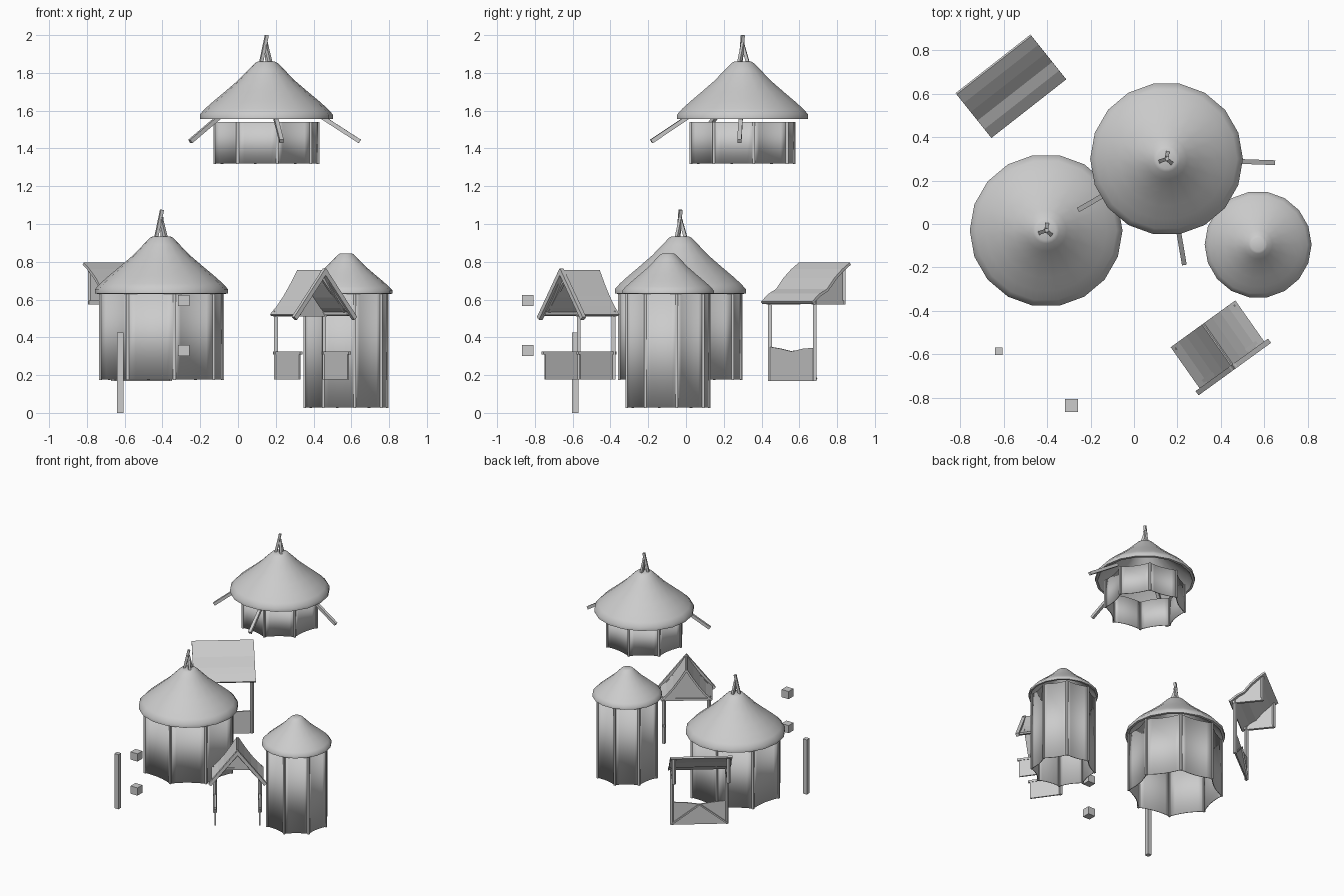
import bpy, math
from mathutils import Vector

if "Cube" in bpy.data.objects:
    bpy.data.objects.remove(bpy.data.objects["Cube"])

def mesh(name, verts, faces, smooth=None, thick=0):
    me = bpy.data.meshes.new(name)
    me.from_pydata([tuple(v) for v in verts], [], faces)
    me.update()
    ob = bpy.data.objects.new(name, me)
    bpy.context.collection.objects.link(ob)
    if thick:
        mod = ob.modifiers.new("thickness", 'SOLIDIFY')
        mod.thickness = thick
        mod.offset = 0
    if smooth:
        bpy.ops.object.select_all(action='DESELECT')
        bpy.context.view_layer.objects.active = ob
        ob.select_set(True)
        bpy.ops.object.shade_smooth_by_angle(angle=math.radians(smooth))
    return ob

def beam(name, a, b, w=0.02):
    # square bar from a to b
    a, b = Vector(a), Vector(b)
    d = (b - a).normalized()
    ref = Vector((0, 0, 1)) if abs(d.z) < 0.999 else Vector((0, 1, 0))
    s = d.cross(ref).normalized() * w / 2
    t = s.cross(d).normalized() * w / 2
    v = [p + i * s + j * t for p in (a, b) for i, j in ((-1, -1), (1, -1), (1, 1), (-1, 1))]
    f = [(0, 1, 2, 3), (7, 6, 5, 4)] + [(i, i + 4, (i + 1) % 4 + 4, (i + 1) % 4) for i in range(4)]
    return mesh(name, v, f)

def sheet(name, p, q, thick=0.012, smooth=None):
    # strip between two matching polylines
    n = len(p)
    return mesh(name, list(p) + list(q), [(i, i + 1, n + i + 1, n + i) for i in range(n - 1)], smooth, thick)

ROOF = [(0.335, 0.0), (0.352, 0.002), (0.352, 0.025), (0.325, 0.055), (0.28, 0.095), (0.22, 0.145),
        (0.15, 0.205), (0.095, 0.262), (0.06, 0.297), (0.045, 0.305), (0, 0.306)]

def thatch(name, x, y, z, s):
    # bell-shaped roof: outer skin plus a slightly lower inner skin
    n = 18
    inner = [(r * 0.94, h - 0.02) for r, h in ROOF[3:-1]]
    prof = [(0, 0.28)] + inner[::-1] + ROOF
    verts = [(x + r * s * math.cos(2 * math.pi * k / n), y + r * s * math.sin(2 * math.pi * k / n), z + h * s)
             for r, h in prof for k in range(n)]
    faces = [(j * n + k, j * n + (k + 1) % n, (j + 1) * n + (k + 1) % n, (j + 1) * n + k)
             for j in range(1, len(prof) - 2) for k in range(n)]
    last = (len(prof) - 2) * n
    faces += [tuple(range(last, last + n)), tuple(range(2 * n - 1, n - 1, -1))]
    mesh(name, verts, faces, 50)

def hut(name, x, y, z0, z1, r, roof_z, s, poles):
    a0 = math.radians(-90 + 12)
    for i in range(8):
        a, b = a0 + i * math.pi / 4, a0 + (i + 1) * math.pi / 4
        pa = Vector((x + r * math.cos(a), y + r * math.sin(a), 0))
        pb = Vector((x + r * math.cos(b), y + r * math.sin(b), 0))
        inward = (Vector((x, y, 0)) - (pa + pb) / 2).normalized()
        # hide panel sagging inward between posts
        low = [pa.lerp(pb, t / 6) + inward * 0.05 * r * math.sin(math.pi * t / 6) + Vector((0, 0, z0))
               for t in range(7)]
        sheet(name + "_wall_panel", low, [p + Vector((0, 0, z1 - z0)) for p in low], 0.006, 40)
        beam(name + "_wall_post", pa + Vector((0, 0, z0 - 0.003)), pa + Vector((0, 0, z1)), 0.014)
    thatch(name + "_roof", x, y, roof_z, s)
    # crossed poles at the peak
    top = roof_z + 0.305 * s
    for k in range(poles):
        a = math.radians(80 + 120 * k)
        d = Vector((math.cos(a), math.sin(a), 0))
        h = (0.10, 0.14, 0.09)[k]
        c = Vector((x, y, top))
        beam(name + "_peak_pole", c + d * 0.035 + Vector((0, 0, -0.03)), c - d * 0.003 + Vector((0, 0, h)), 0.017)

hut("upper_hut", 0.15, 0.30, 1.32, 1.54, 0.28, 1.555, 1, 3)
hut("wide_hut", -0.405, -0.03, 0.178, 0.63, 0.33, 0.63, 1, 3)
hut("tall_hut", 0.572, -0.095, 0.028, 0.63, 0.223, 0.63, 0.7, 0)

# slanted struts of the upper hut
for deg, r in ((-2, 0.495), (-80.5, 0.49), (210, 0.465)):
    d = Vector((math.cos(math.radians(deg)), math.sin(math.radians(deg)), 0))
    c = Vector((0.15, 0.30, 0))
    beam("strut", c + d * 0.25 + Vector((0, 0, 1.595)), c + d * r + Vector((0, 0, 1.437)), 0.022)

# lean-to stall: u along the length, v towards the high side
O = Vector((-0.66, 0.40, 0))
U = Vector((0.345, 0.27, 0))
V = Vector((-0.16, 0.20, 0))
def lean(u, v, z):
    return O + U * u + V * v + Vector((0, 0, z))
wave = [(0, 0.583), (0.2, 0.625), (0.4, 0.65), (0.6, 0.71), (0.8, 0.755), (1, 0.79)]
sheet("lean_to_roof", [lean(0, v, z) for v, z in wave], [lean(1, v, z) for v, z in wave], 0.014)
for u in (0.06, 0.94):
    beam("lean_to_front_post", lean(u, 0.14, 0.17), lean(u, 0.14, 0.6))
    beam("lean_to_back_upright", lean(u, 0.9, 0.575), lean(u, 0.9, 0.77))
    beam("lean_to_side_beam", lean(u, 0.08, 0.585), lean(u, 0.92, 0.585))
    mesh("lean_to_side_fill", [lean(u, 0.08, 0.585), lean(u, 0.92, 0.585), lean(u, 0.92, 0.77)], [(0, 1, 2)], None, 0.008)
front = [(0.06, 0.35), (0.28, 0.34), (0.5, 0.325), (0.72, 0.34), (0.94, 0.345)]
sheet("lean_to_counter", [lean(u, 0.14, 0.17) for u, z in front], [lean(u, 0.14, z) for u, z in front], 0.01)
beam("lean_to_brace", lean(0.06, 0.18, 0.18), lean(0.5, 0.18, 0.325), 0.01)
beam("lean_to_brace", lean(0.94, 0.18, 0.18), lean(0.5, 0.18, 0.325), 0.01)

# gabled stall: u across the gable, v from front to back
GO = Vector((0.455, -0.655, 0))
GU = Vector((0.145, 0.105, 0))
GV = Vector((-0.137, 0.195, 0))
def gable(u, v, z):
    return GO + GU * u + GV * v + Vector((0, 0, z))
for s in (-1, 1):
    sag = [(0, 0.752), (0.25, 0.68), (0.5, 0.615), (0.75, 0.56), (1, 0.517)]
    sheet("gable_roof_slope", [gable(s * u, 0, z) for u, z in sag], [gable(s * u, 1, z) for u, z in sag], 0.014)
    beam("gable_bargeboard", gable(-0.04 * s, -0.02, 0.757), gable(1.1 * s, -0.02, 0.50), 0.024)
    beam("gable_inner_rafter", gable(0, 0.1, 0.72), gable(0.9 * s, 0.1, 0.53), 0.016)
    beam("gable_back_post", gable(0.88 * s, 0.92, 0.178), gable(0.88 * s, 0.92, 0.54))
    beam("gable_eave_beam", gable(0.88 * s, 0, 0.527), gable(0.88 * s, 0.98, 0.527), 0.016)
    sheet("gable_counter_panel", [gable(0.88 * s, v, 0.178) for v in (0, 0.95)],
          [gable(0.88 * s, v, 0.315) for v in (0, 0.95)], 0.01)
    beam("gable_counter_ledge", gable(0.88 * s, -0.06, 0.317), gable(0.88 * s, 0.98, 0.317), 0.016)
mesh("gable_back_fill", [gable(-0.92, 0.92, 0.525), gable(0.92, 0.92, 0.525), gable(0, 0.92, 0.73)], [(0, 1, 2)], None, 0.01)
beam("gable_back_beam", gable(-0.95, 0.92, 0.52), gable(0.95, 0.92, 0.52), 0.018)

# loose post and two crates
beam("loose_post", (-0.624, -0.587, 0), (-0.624, -0.587, 0.425), 0.034)
for z in (0.30, 0.565):
    beam("crate", (-0.288, -0.837, z), (-0.288, -0.837, z + 0.06), 0.06)
